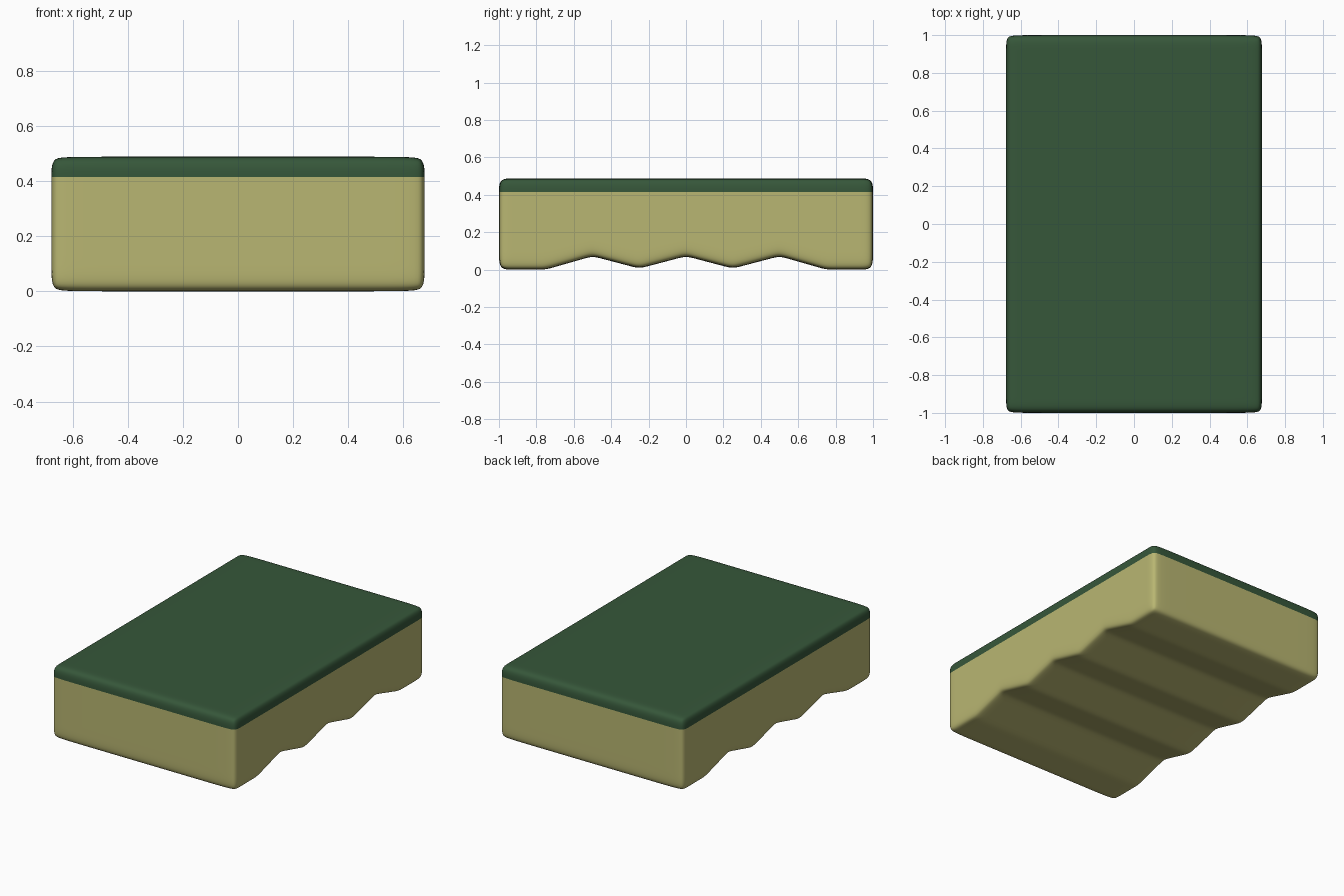
import bpy, bmesh

if "Cube" in bpy.data.objects:
    bpy.data.objects.remove(bpy.data.objects["Cube"])


def material(name, color):
    m = bpy.data.materials.new(name)
    m.diffuse_color = color
    m.use_nodes = True
    m.node_tree.nodes["Principled BSDF"].inputs["Base Color"].default_value = m.diffuse_color
    return m


def underside(y):
    # zigzag grip waves between y = -0.75 and 0.75
    if abs(y) >= 0.75:
        return 0.0
    ripple = abs(((y + 0.75) % 0.5) - 0.25) / 0.25
    low = 0.0 if abs(y) > 0.5 else 0.006
    return low + (0.072 - low) * (1 - ripple)


# Control cage loops; tight loops keep corners and wave crests crisp
xs = [-0.677, -0.61, 0.61, 0.677]
ys = [-1.0, -0.925]
for n in range(-3, 4):
    ys += [n * 0.25 - 0.05, n * 0.25, n * 0.25 + 0.05]
ys += [0.925, 1.0]
top_layers = [0.362, 0.41, 0.488]
nx, ny, nz = len(xs) - 1, len(ys) - 1, len(top_layers) + 1

bm = bmesh.new()
verts = {}


def vert(i, j, k):
    if (i, j, k) not in verts:
        b = underside(ys[j])
        z = ([b, b + 0.085] + top_layers)[k]
        verts[i, j, k] = bm.verts.new((xs[i], ys[j], z))
    return verts[i, j, k]


def quad(keys, mat):
    f = bm.faces.new([vert(*k) for k in keys])
    f.material_index = mat
    f.smooth = True


# Top scouring face and wavy foam underside
for i in range(nx):
    for j in range(ny):
        for k, mat in ((0, 0), (nz, 1)):
            quad([(i, j, k), (i + 1, j, k), (i + 1, j + 1, k), (i, j + 1, k)], mat)

# Side walls, green above the seam
for k in range(nz):
    mat = 1 if k >= 3 else 0
    for i in range(nx):
        for j in (0, ny):
            quad([(i, j, k), (i + 1, j, k), (i + 1, j, k + 1), (i, j, k + 1)], mat)
    for j in range(ny):
        for i in (0, nx):
            quad([(i, j, k), (i, j + 1, k), (i, j + 1, k + 1), (i, j, k + 1)], mat)

bmesh.ops.recalc_face_normals(bm, faces=bm.faces)
mesh = bpy.data.meshes.new("sponge")
bm.to_mesh(mesh)
bm.free()
mesh.materials.append(material("foam", (0.484, 0.468, 0.168, 1)))
mesh.materials.append(material("scouring_pad", (0.037, 0.095, 0.042, 1)))

sponge = bpy.data.objects.new("sponge", mesh)
bpy.context.collection.objects.link(sponge)
sub = sponge.modifiers.new("rounding", 'SUBSURF')
sub.levels = sub.render_levels = 3
